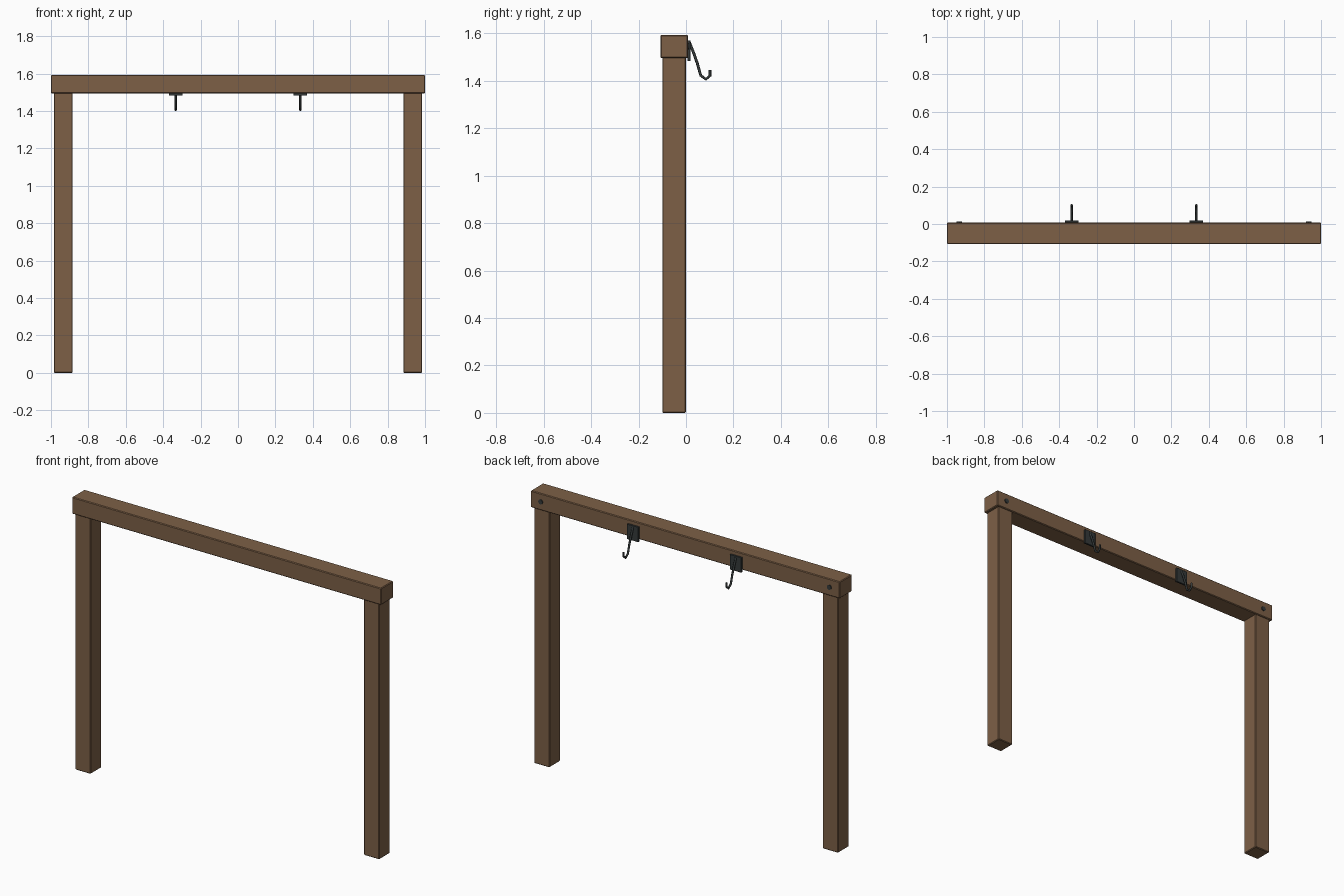
import bpy, math

if "Cube" in bpy.data.objects:
    bpy.data.objects.remove(bpy.data.objects["Cube"])


def material(name, rgb):
    m = bpy.data.materials.new(name)
    m.diffuse_color = (*rgb, 1)
    m.use_nodes = True
    m.node_tree.nodes["Principled BSDF"].inputs["Base Color"].default_value = m.diffuse_color
    return m


wood = material("brown wood", (0.205, 0.117, 0.062))
metal = material("dark metal", (0.035, 0.042, 0.042))


def box(name, lo, hi, mat, bevel):
    """Bevelled box between two corners."""
    centre = [(a + b) / 2 for a, b in zip(lo, hi)]
    bpy.ops.mesh.primitive_cube_add(size=1, location=centre)
    ob = bpy.context.object
    ob.name = name
    ob.scale = [b - a for a, b in zip(lo, hi)]
    bpy.ops.object.transform_apply(location=False, rotation=False, scale=True)
    mod = ob.modifiers.new("edges", 'BEVEL')
    mod.width = bevel
    mod.segments = 1
    ob.data.materials.append(mat)
    return ob


def hook(name, x):
    """Bent rod following a J-shaped path in the y-z plane."""
    path = [(0.015, 1.56), (0.03, 1.523), (0.048, 1.472), (0.062, 1.422),
            (0.084, 1.406), (0.101, 1.421), (0.101, 1.446)]
    cu = bpy.data.curves.new(name, 'CURVE')
    cu.dimensions = '3D'
    cu.bevel_depth = 0.006
    cu.bevel_resolution = 2
    cu.use_fill_caps = True
    sp = cu.splines.new('POLY')
    sp.points.add(len(path) - 1)
    for p, (y, z) in zip(sp.points, path):
        p.co = (x, y, z, 1)
    cu.materials.append(metal)
    bpy.context.collection.objects.link(bpy.data.objects.new(name, cu))


# Cross beam
box("cross_beam", (-1, -0.107, 1.495), (1, 0.008, 1.593), wood, 0.004)

for side, s in (("left", -1), ("right", 1)):
    # Upright post
    x = s * 0.934
    box(side + "_post", (x - 0.05, -0.1, 0), (x + 0.05, 0, 1.5), wood, 0.004)
    # Bolt head on the back of the beam
    bpy.ops.mesh.primitive_cylinder_add(vertices=12, radius=0.014, depth=0.012,
                                        location=(x, 0.007, 1.545),
                                        rotation=(math.pi / 2, 0, 0))
    bolt = bpy.context.object
    bolt.name = side + "_bolt"
    bolt.data.materials.append(metal)
    # Hook with its mounting plate
    x = s * 0.333
    box(side + "_hook_plate", (x - 0.037, 0.007, 1.482), (x + 0.037, 0.018, 1.57), metal, 0.001)
    hook(side + "_hook", x)
